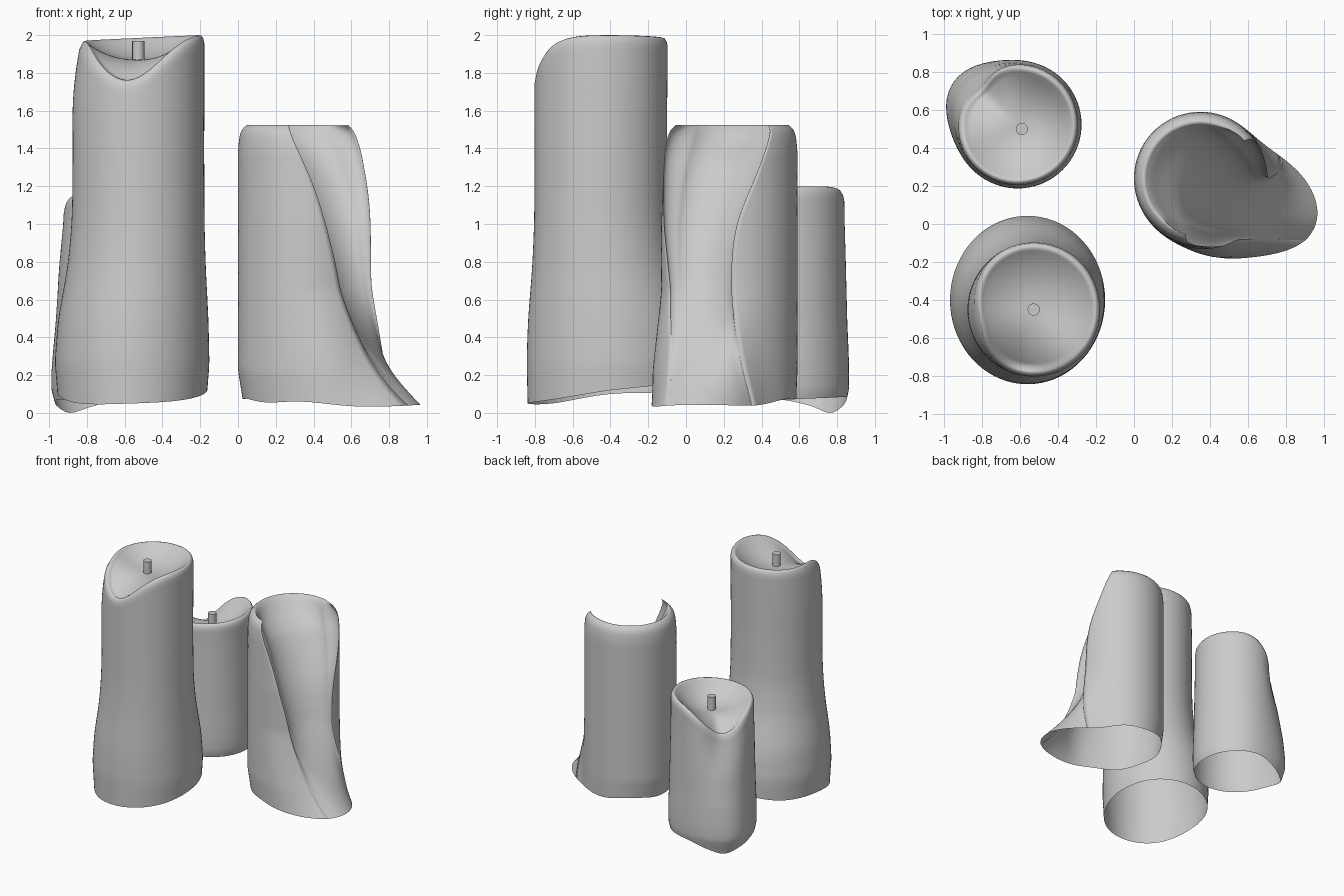
import bpy, bmesh
from math import sin, cos, radians, exp

if "Cube" in bpy.data.objects:
    bpy.data.objects.remove(bpy.data.objects["Cube"])

N = 72


def curve(pts, x):
    """Smooth interpolation through sorted (x, y) knots."""
    if x <= pts[0][0]:
        return pts[0][1]
    if x >= pts[-1][0]:
        return pts[-1][1]
    i = max(k for k in range(len(pts) - 1) if pts[k][0] <= x)

    def slope(k):
        a, b = pts[max(k - 1, 0)], pts[min(k + 1, len(pts) - 1)]
        return (b[1] - a[1]) / (b[0] - a[0])
    (x0, y0), (x1, y1) = pts[i], pts[i + 1]
    h = x1 - x0
    t = (x - x0) / h
    return ((2*t**3 - 3*t*t + 1) * y0 + (t**3 - 2*t*t + t) * h * slope(i)
            + (3*t*t - 2*t**3) * y1 + (t**3 - t*t) * h * slope(i + 1))


def bump(deg, centre, sigma):
    d = (deg - centre + 180) % 360 - 180
    return exp(-0.5 * (d / sigma) ** 2)


def loft(name, rings, cap):
    """Skin closed rings; cap is 'fan' (close the centre) or 'strip' (join both halves)."""
    bm = bmesh.new()
    vs = [[bm.verts.new(p) for p in ring] for ring in rings]
    n = len(vs[0])
    for a, b in zip(vs, vs[1:]):
        for i in range(n):
            j = (i + 1) % n
            bm.faces.new((a[i], a[j], b[j], b[i]))
    top = vs[-1]
    if cap == 'fan':
        bm.faces.new(top)
    else:
        for i in range(n // 2 - 1):
            bm.faces.new((top[i], top[i + 1], top[n - 2 - i], top[n - 1 - i]))
    bmesh.ops.recalc_face_normals(bm, faces=bm.faces)
    me = bpy.data.meshes.new(name)
    bm.to_mesh(me)
    bm.free()
    for p in me.polygons:
        p.use_smooth = True
    ob = bpy.data.objects.new(name, me)
    bpy.context.collection.objects.link(ob)
    return ob


def pillar(name, point, base, rim, floor):
    """Candle: outer wall to a rounded rim, then a melted bowl down to the wick."""
    rings = []
    angles = [360 * i / N for i in range(N)]
    for k in range(49):
        ring = []
        for a in angles:
            z = base(a) + (rim(a) - 0.045 - base(a)) * k / 48
            ring.append((*point(a, z, 1), z))
        rings.append(ring)
    for s, dz in ((0.985, -0.018), (0.955, -0.003), (0.92, 0.0), (0.88, -0.012)):
        rings.append([(*point(a, rim(a), s), rim(a) + dz) for a in angles])
    for k in range(1, 13):
        t = k / 12
        s = 0.88 * (1 - t) + 0.02 * t
        f = 1 - (1 - t) ** 2.2
        rings.append([(*point(a, rim(a), s),
                       rim(a) - 0.012 + (floor - rim(a) + 0.012) * f) for a in angles])
    return loft(name, rings, 'fan')


def wick(name, x, y, z0, z1):
    bpy.ops.mesh.primitive_cylinder_add(vertices=16, radius=0.032, depth=z1 - z0,
                                        location=(x, y, (z0 + z1) / 2))
    ob = bpy.context.object
    ob.name = name
    bpy.ops.object.shade_smooth_by_angle()


# Tall candle, front left
def tall_point(a, z, s):
    t = curve([(0.3, 1), (0.5, 0.8), (0.8, 0.25), (1.1, 0), (2, 0)], z)
    tuck = 0.02 * max(0, 1 - z / 0.25)
    c, n = cos(radians(a)), sin(radians(a))
    rx, ry = 0.35 + 0.058 * t - tuck, 0.353 + 0.09 * t - tuck * 0.3
    s *= 1 - 0.16 * bump(a, 195, 32) * max(0, (z - 1.55) / 0.42) ** 2
    return (-0.528 - 0.032 * t + rx * s * c, -0.45 + 0.05 * t + ry * s * n)


TALL_BASE = [(0, .12), (45, .15), (90, .14), (135, .11), (180, .1),
             (225, .05), (270, .05), (315, .07), (360, .12)]
pillar("tall_candle", tall_point, lambda a: curve(TALL_BASE, a),
       lambda a: 1.985 + 0.015 * cos(radians(a)) - 0.22 * bump(a, 260, 29), 1.87)
wick("tall_wick", -0.528, -0.45, 1.85, 1.97)


# Small candle, back left, with a dented wax spill on its outer corner
def small_point(a, z, s):
    spill = curve([(0, .06), (.15, .07), (.5, .045), (.8, .025), (1.0, -.01), (1.2, -.04)], z)
    dent = curve([(.4, 0), (.6, .015), (.85, .05), (1.0, .04), (1.2, 0)], z)
    r = 0.318 + curve([(0, .01), (.2, .018), (.5, .01), (1, 0)], z)
    r += spill * bump(a, 148, 24) - dent * bump(a, 136, 15) - 0.02 * max(0, 1 - z / 0.12)
    return (-0.612 + r * s * cos(radians(a)), 0.523 + r * s * sin(radians(a)))


SMALL_BASE = [(0, .07), (45, .08), (90, .08), (120, .03), (140, .0), (160, .04),
              (185, .07), (360, .07)]
pillar("small_candle", small_point, lambda a: curve(SMALL_BASE, a),
       lambda a: 1.182 + 0.018 * cos(radians(a - 40)) - 0.22 * bump(a, 141, 29), 1.04)
wick("small_wick", -0.59, 0.5, 1.02, 1.15)


# Burst candle, right: crescent section whose channel fills out into a spill at the foot
CX, CY = 0.35, 0.24
FLARE = [(0.03, .325), (.2, .2), (.4, .09), (.65, .01), (.8, 0)]
TOE = [(0.03, .05), (.25, .045), (.45, .025), (.65, 0)]
EDGE_A = [(0.05, 15), (.35, 5), (.7, 0), (1.0, 5), (1.3, 25), (1.52, 40)]
EDGE_B = [(0.05, 330), (.35, 315), (.6, 303), (.85, 294), (1.2, 278), (1.52, 255)]
FILL = [(0.03, 1), (.4, .87), (.7, .74), (1.0, .56), (1.3, .3), (1.45, .08), (1.52, 0)]


def wall_radius(a, z):
    r = 0.35 + 0.025 * bump(a, 292, 35) * max(0, min(1, (1.5 - z) / 0.5))
    r += curve(FLARE, z) * bump(a, -21, 23) + curve(TOE, z) * bump(a, -70, 18)
    r -= curve([(1.38, 0), (1.46, .008), (1.5, .022), (1.523, .045)], z)
    return r - 0.035 * bump(a, 190, 60) * max(0, 1 - z / 0.22)


def polar(r, a):
    return CX + r * cos(radians(a)), CY + r * sin(radians(a))


def crescent(z):
    a0, a1 = curve(EDGE_A, z), curve(EDGE_B, z)
    foot = max(0, 1 - z / 0.4)

    def height(a):
        return z - foot * (0.035 * bump(a, -25, 50) - 0.03 * bump(a, 120, 45)
                           + 0.008 * sin(radians(5 * a)))
    ring = []
    for i in range(N):
        a = a0 + (a1 - a0) * i / (N - 1)
        ring.append((*polar(wall_radius(a, z), a), height(a)))
    w = curve(FILL, z)
    inner = 0.25 + curve([(1.3, 0), (1.46, .02), (1.5, .03), (1.523, .043)], z)
    for i in range(N):
        s = i / (N - 1)
        back = a1 + (a0 - a1) * s
        front = a1 + (a0 + 360 - a1) * s
        # rounded lips at both ends of the crescent
        lip = min(1, 6 * s, 6 * (1 - s))
        lip = lip * lip * (3 - 2 * lip)
        xb, yb = polar(wall_radius(back, z) * (1 - lip) + inner * lip - 0.002, back)
        xf, yf = polar(wall_radius(front, z), front)
        ring.append((xb + (xf - xb) * w, yb + (yf - yb) * w, height(front)))
    return ring


levels = [0.065 + (1.43 - 0.065) * k / 50 for k in range(51)]
levels += [1.46, 1.48, 1.495, 1.508, 1.517, 1.523]
loft("burst_candle", [crescent(z) for z in levels], 'strip')
